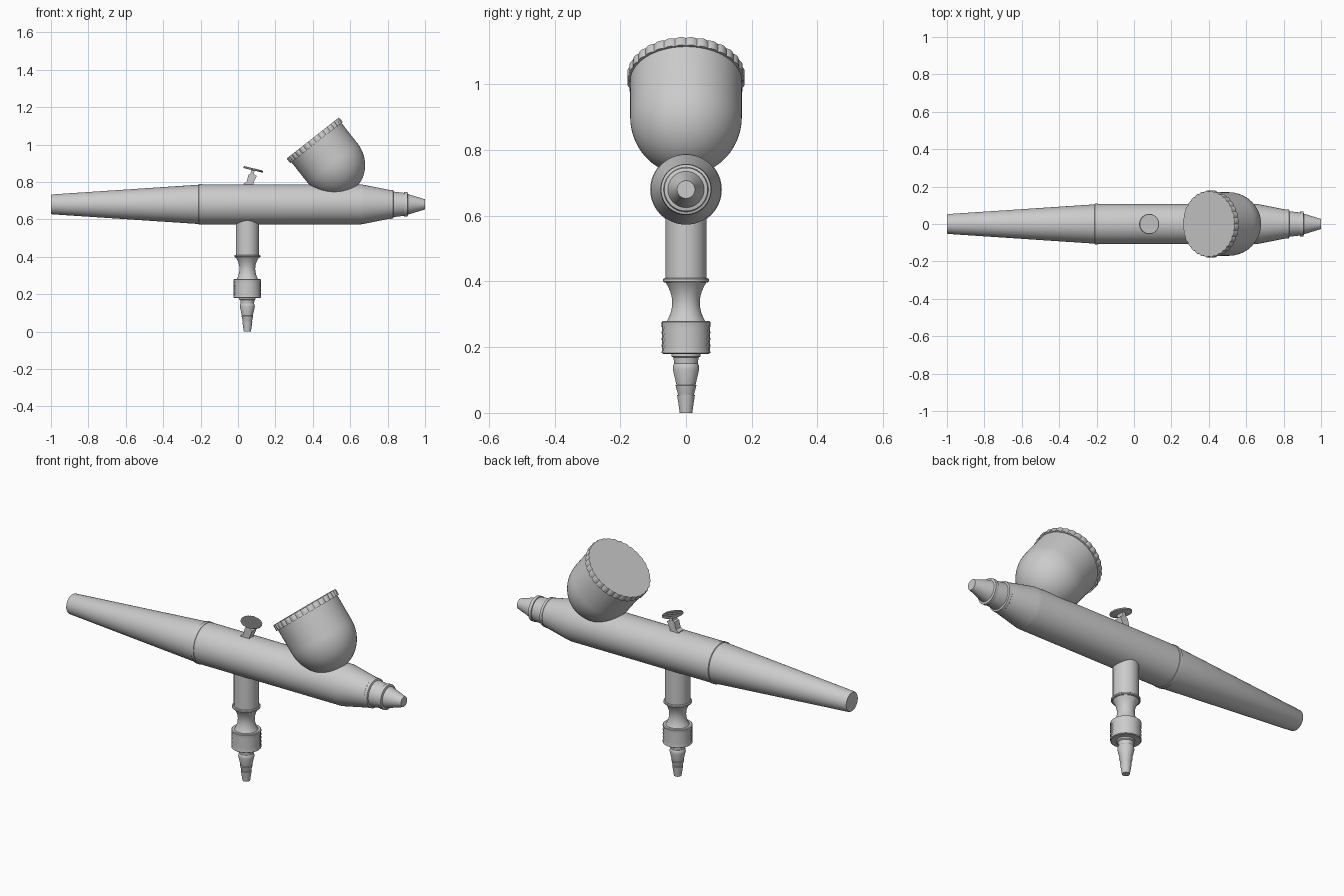
import bpy, bmesh, math
from mathutils import Vector, Matrix

if "Cube" in bpy.data.objects:
    bpy.data.objects.remove(bpy.data.objects["Cube"])


def finish(name, bm, matrix=Matrix.Identity(4), angle=30):
    bmesh.ops.recalc_face_normals(bm, faces=bm.faces)
    me = bpy.data.meshes.new(name)
    bm.to_mesh(me)
    bm.free()
    ob = bpy.data.objects.new(name, me)
    bpy.context.collection.objects.link(ob)
    ob.matrix_world = matrix
    bpy.ops.object.select_all(action='DESELECT')
    ob.select_set(True)
    bpy.context.view_layer.objects.active = ob
    bpy.ops.object.shade_smooth_by_angle(angle=math.radians(angle))
    return ob


def axis_frame(origin, direction):
    q = Vector(direction).to_track_quat('Z', 'Y')
    return Matrix.Translation(Vector(origin)) @ q.to_matrix().to_4x4()


def lathe(name, profile, origin, direction=(0, 0, 1), segs=64, wobble=None):
    """Revolve (radius, height) pairs; wobble(i, j) adds to the radius."""
    bm = bmesh.new()
    rings = []
    for j, (r, h) in enumerate(profile):
        ring = []
        for i in range(segs):
            a = 2 * math.pi * i / segs
            rr = r + (wobble(i, j) if wobble else 0)
            ring.append(bm.verts.new((rr * math.cos(a), rr * math.sin(a), h)))
        rings.append(ring)
    for lo, hi in zip(rings, rings[1:]):
        for i in range(segs):
            k = (i + 1) % segs
            bm.faces.new((lo[i], lo[k], hi[k], hi[i]))
    bm.faces.new(rings[0][::-1])
    bm.faces.new(rings[-1])
    return finish(name, bm, axis_frame(origin, direction))


X = (1, 0, 0)
MID = (0, 0, 0.68)

# Barrel along x: tapered handle, main body, nose
lathe("handle", [(0.050, -1), (0.053, -0.995), (0.105, -0.21), (0.105, -0.205)], MID, X)
lathe("handle_joint", [(0.104, -0.212), (0.109, -0.209), (0.109, -0.193), (0.104, -0.19)], MID, X)
lathe("body", [(0.107, -0.2), (0.107, 0.655), (0.104, 0.675), (0.076, 0.815)], MID, X)
lathe("nose_collar", [(0.074, 0.81), (0.078, 0.814), (0.076, 0.829), (0.068, 0.832),
                      (0.061, 0.892)], MID, X)
lathe("nozzle_ring", [(0.058, 0.886), (0.066, 0.888), (0.066, 0.905), (0.058, 0.908)], MID, X)
lathe("nozzle_tip", [(0.056, 0.905), (0.030, 0.99), (0.027, 1.0)], MID, X)

# Tilted paint cup with rounded bottom
UP = (-0.618, 0, 0.787)
RIM = (0.40, 0, 1.035)
bowl = [(0.17 * math.sin(t), -0.17 - 0.182 * math.cos(t))
        for t in [math.pi / 2 * k / 16 for k in range(17)]]
bowl[0] = (0.002, bowl[0][1])
lathe("paint_cup", bowl + [(0.17, -0.01)], RIM, UP, 72)

# Scalloped lid
N = 32
lathe("cup_lid", [(0.176, -0.032), (0.176, -0.004), (0.174, 0)], RIM, UP, N * 8,
      lambda i, j: 0.005 * abs(math.sin(math.pi * i / 8)) - 0.002)

# Air valve stem below the body
BASE = (0.05, 0, 0)
lathe("valve_tube", [(0.062, 0.405), (0.062, 0.64)], BASE)
lathe("valve_flange", [(0.066, 0.397), (0.070, 0.400), (0.070, 0.407), (0.066, 0.41)], BASE)
waist = [(0.042 + 0.022 * abs((z - 0.335) / 0.065) ** 2, z)
         for z in [0.275 + 0.125 * k / 12 for k in range(13)]]
lathe("valve_waist", waist, BASE)

# Diamond-knurled coupling nut
knurl = [(0.070, 0.18), (0.074, 0.183)] + [(0.0725, 0.195 + 0.01 * k) for k in range(8)]
knurl += [(0.074, 0.277), (0.070, 0.28)]
lathe("knurled_nut", knurl, BASE, segs=48,
      wobble=lambda i, j: (0.0015 if (i + j) % 2 else -0.0015) if 2 <= j <= 9 else 0)

# Barbed hose fitting
lathe("hose_barb", [(0.019, 0), (0.027, 0.054), (0.024, 0.055), (0.032, 0.084),
                    (0.029, 0.085), (0.040, 0.132), (0.039, 0.145), (0.036, 0.15),
                    (0.038, 0.168), (0.044, 0.172), (0.044, 0.19)], BASE)

# Trigger stem: side outline extruded across y
outline = [(0.030, 0.77), (0.082, 0.77), (0.082, 0.793), (0.100, 0.832),
           (0.084, 0.842), (0.090, 0.866), (0.072, 0.868), (0.066, 0.842), (0.056, 0.838),
           (0.046, 0.800), (0.030, 0.790)]
bm = bmesh.new()
face = bm.faces.new([bm.verts.new((x, -0.02, z)) for x, z in outline])
ext = bmesh.ops.extrude_face_region(bm, geom=[face])
bmesh.ops.translate(bm, vec=(0, 0.04, 0),
                    verts=[v for v in ext["geom"] if isinstance(v, bmesh.types.BMVert)])
finish("trigger_stem", bm)

# Finger button with grip ribs across its top
PAD = (0.081, 0, 0.867)
PAD_UP = (0.23, 0, 0.973)
lathe("trigger_button", [(0.050, -0.005), (0.054, -0.003), (0.054, 0.002), (0.052, 0.004)],
      PAD, PAD_UP, 48)
tilt = Matrix.Translation(PAD) @ Matrix.Rotation(math.atan2(0.23, 0.973), 4, 'Y')
bm = bmesh.new()
for k in range(-5, 6):
    y = k * 0.009
    length = 2 * math.sqrt(0.051 ** 2 - y * y)
    bmesh.ops.create_cube(bm, size=1, matrix=Matrix.Translation((0, y, 0.004)) @
                          Matrix.Diagonal((length, 0.004, 0.004, 1)))
finish("trigger_ribs", bm, tilt)
